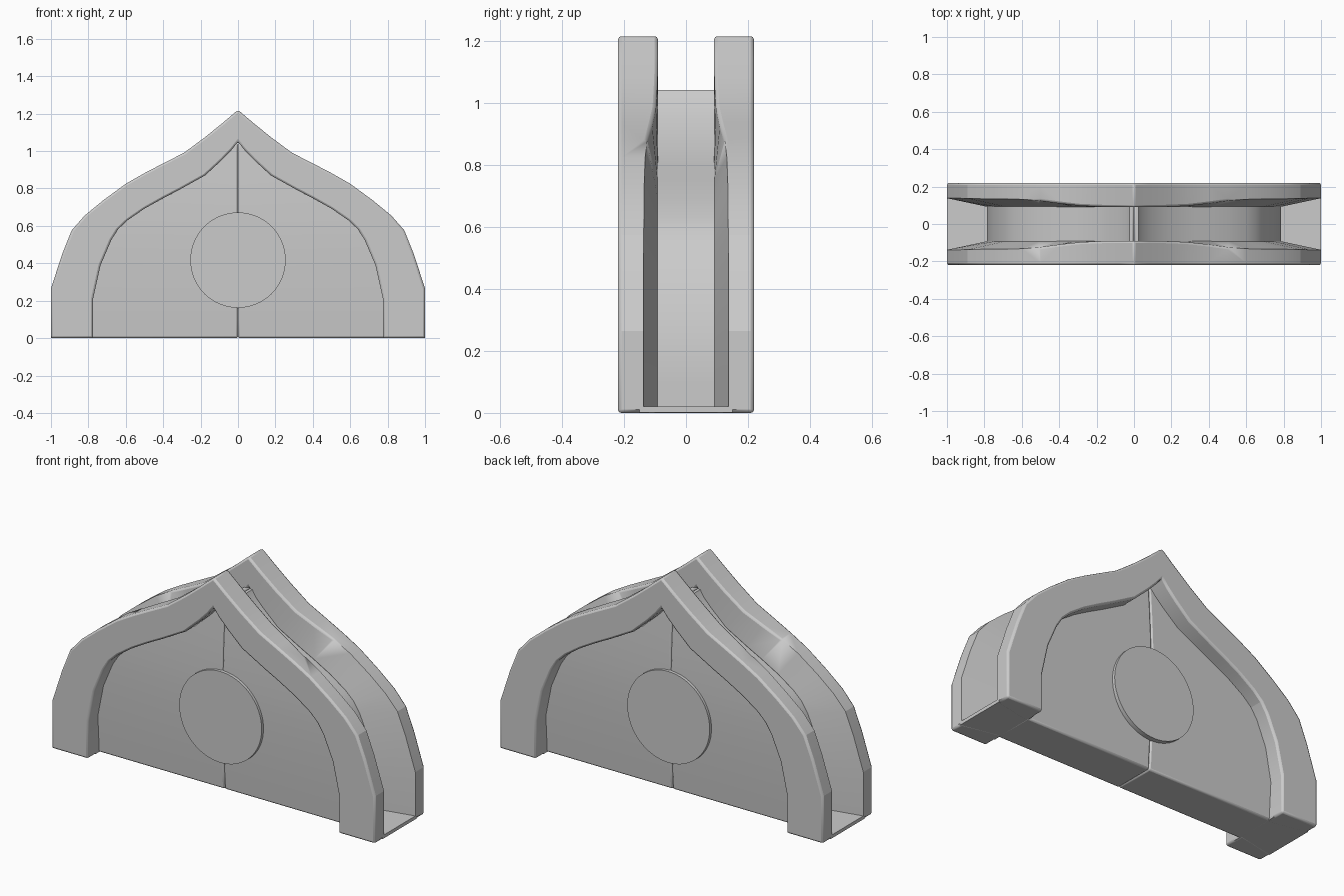
import bpy, bmesh, math

if "Cube" in bpy.data.objects:
    bpy.data.objects.remove(bpy.data.objects["Cube"])

# Half outlines of the pointed arch, apex to foot: outer x, z, inner x, z, groove half-width at rim
ARCH = [
    (0.00, 1.220, 0.000, 1.050, 0.090),
    (0.08, 1.152, 0.035, 1.005, 0.090),
    (0.175, 1.075, 0.085, 0.953, 0.092),
    (0.29, 0.990, 0.175, 0.870, 0.097),
    (0.40, 0.934, 0.310, 0.795, 0.110),
    (0.50, 0.882, 0.400, 0.748, 0.125),
    (0.60, 0.825, 0.500, 0.692, 0.132),
    (0.72, 0.737, 0.590, 0.630, 0.135),
    (0.82, 0.655, 0.640, 0.583, 0.135),
    (0.89, 0.575, 0.677, 0.525, 0.137),
    (0.94, 0.450, 0.735, 0.390, 0.138),
    (1.00, 0.265, 0.775, 0.210, 0.138),
    (1.00, 0.000, 0.775, 0.000, 0.138),
]


def loft(name, rings):
    """Skin a list of four-sided rings and close both ends."""
    bm = bmesh.new()
    loops = [[bm.verts.new(p) for p in ring] for ring in rings]
    for a, b in zip(loops, loops[1:]):
        for i in range(4):
            j = (i + 1) % 4
            bm.faces.new((a[i], a[j], b[j], b[i]))
    bm.faces.new(loops[0])
    bm.faces.new(loops[-1])
    bmesh.ops.recalc_face_normals(bm, faces=bm.faces[:])
    mesh = bpy.data.meshes.new(name)
    bm.to_mesh(mesh)
    bm.free()
    ob = bpy.data.objects.new(name, mesh)
    bpy.context.collection.objects.link(ob)
    return ob


def finish(ob, bevel=0.0, limit=60, smooth=30, mirror=None):
    for o in bpy.context.selected_objects:
        o.select_set(False)
    ob.select_set(True)
    bpy.context.view_layer.objects.active = ob
    if bevel:
        m = ob.modifiers.new("soft_edges", 'BEVEL')
        m.width, m.segments = bevel, 2
        m.limit_method, m.angle_limit = 'ANGLE', math.radians(limit)
    if mirror is not None:
        m = ob.modifiers.new("mirror", 'MIRROR')
        m.use_axis = [i == mirror for i in range(3)]
        m.use_mirror_merge = False
    bpy.ops.object.shade_smooth_by_angle(angle=math.radians(smooth))


# Front arch band, mirrored to the back
path = [(-1, s) for s in reversed(ARCH[1:])] + [(1, s) for s in ARCH]
rings = [[(k * ix, -0.22, iz), (k * ox, -0.22, oz), (k * ox, -g, oz), (k * ix, -0.09, iz)]
         for k, (ox, oz, ix, iz, g) in path]
finish(loft("arch_band", rings), bevel=0.011, limit=80, smooth=14, mirror=1)


# Two gently bellied door leaves filling the arch
def belly(z):
    return 0.118 + 0.022 * math.sin(math.pi * min(z, 1.05) / 1.05)


outline = [(0.025, 1.043)] + [(ix + 0.012, iz) for _, _, ix, iz, _ in ARCH[1:-1]]
outline += [(0.787, 0.10), (0.787, 0.0)]
rings = [[(0, -belly(z), z), (x, -belly(z), z), (x, belly(z), z), (0, belly(z), z)]
         for x, z in outline]
finish(loft("door_leaf", rings), bevel=0.010, limit=60, mirror=0)

# Foot plates closing the groove at the bottom
rings = [[(0.776, -0.15, z), (1.0, -0.15, z), (1.0, 0.15, z), (0.776, 0.15, z)]
         for z in (0.001, 0.02)]
finish(loft("foot_plate", rings), mirror=0)

# Round plaque passing through both faces
bpy.ops.mesh.primitive_cylinder_add(vertices=64, radius=0.255, depth=0.31,
                                    location=(0, 0, 0.417),
                                    rotation=(math.pi / 2, 0, 0))
plaque = bpy.context.object
plaque.name = "round_plaque"
finish(plaque)
